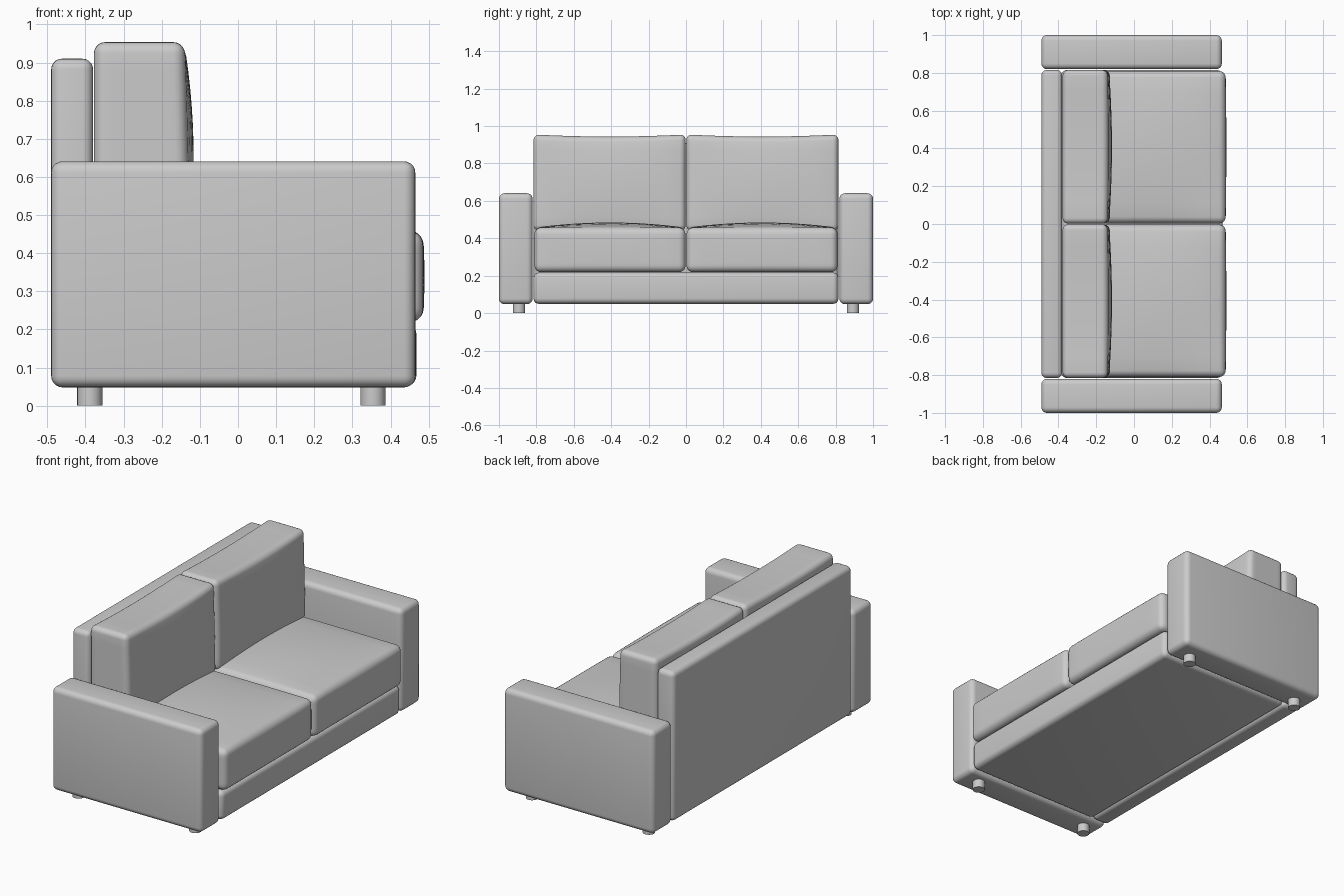
import bpy, bmesh
from mathutils import Vector

if "Cube" in bpy.data.objects:
    bpy.data.objects.remove(bpy.data.objects["Cube"])


def finish(bm, name):
    bmesh.ops.recalc_face_normals(bm, faces=bm.faces)
    me = bpy.data.meshes.new(name)
    bm.to_mesh(me)
    bm.free()
    ob = bpy.data.objects.new(name, me)
    bpy.context.collection.objects.link(ob)
    bpy.ops.object.select_all(action='DESELECT')
    ob.select_set(True)
    bpy.context.view_layer.objects.active = ob
    bpy.ops.object.shade_smooth_by_angle(angle=0.7)
    return ob


def soft_box(name, lo, hi, radius, shape=None, cuts=10):
    """Rounded box; shape(u, v, w) returns an offset for coordinates in -1..1."""
    lo, hi = Vector(lo), Vector(hi)
    mid, half = (lo + hi) / 2, (hi - lo) / 2
    bm = bmesh.new()
    bmesh.ops.create_cube(bm, size=2)
    for v in bm.verts:
        v.co = mid + v.co * half
    bmesh.ops.bevel(bm, geom=bm.edges[:], offset=radius, segments=5,
                    profile=0.5, affect='EDGES')
    if shape:
        for axis in range(3):
            normal = Vector([float(i == axis) for i in range(3)])
            a, b = lo[axis] + radius, hi[axis] - radius
            for i in range(1, cuts):
                bmesh.ops.bisect_plane(
                    bm, geom=bm.verts[:] + bm.edges[:] + bm.faces[:],
                    plane_co=normal * (a + (b - a) * i / cuts), plane_no=normal)
        for v in bm.verts:
            d = v.co - mid
            v.co += Vector(shape(d.x / half.x, d.y / half.y, d.z / half.z))
    return finish(bm, name)


def crown(a, b):
    return max(0, 1 - a * a) * max(0, 1 - b * b)


# seat cushion: domed top
def seat_shape(u, v, w):
    return (0.004 * crown(v, w) * max(u, 0), 0, 0.028 * crown(u, v) * max(w, 0))


# back cushion: leaning, bulging front and slightly sagging top
def back_shape(u, v, w):
    front = (u + 1) / 2
    return (front * (0.006 * (1 - w) + 0.017 * crown(v, w)), 0,
            -0.011 * max(0, 1 - v * v) * max(w, 0))


# frame
soft_box("base", (-0.385, -0.815, 0.05), (0.468, 0.815, 0.217), 0.03)
soft_box("back_panel", (-0.49, -0.815, 0.05), (-0.38, 0.815, 0.91), 0.028)

for side, s in (("left", 1), ("right", -1)):
    def span(a, b):
        return sorted((s * a, s * b))

    # arm
    y0, y1 = span(0.82, 1.0)
    soft_box(side + "_arm", (-0.49, y0, 0.048), (0.465, y1, 0.641), 0.03)
    # cushions
    y0, y1 = span(0.003, 0.81)
    soft_box(side + "_seat_cushion", (-0.378, y0, 0.219), (0.485, y1, 0.457),
             0.035, seat_shape)
    y0, y1 = span(0.002, 0.815)
    soft_box(side + "_back_cushion", (-0.378, y0, 0.44), (-0.14, y1, 0.955),
             0.03, back_shape)
    # legs
    for place, x in (("back", -0.389), ("front", 0.354)):
        bm = bmesh.new()
        bmesh.ops.create_cone(bm, cap_ends=True, segments=20, radius1=0.033,
                              radius2=0.033, depth=0.06)
        bmesh.ops.translate(bm, verts=bm.verts, vec=(x, s * 0.893, 0.03))
        finish(bm, f"{side}_{place}_leg")
